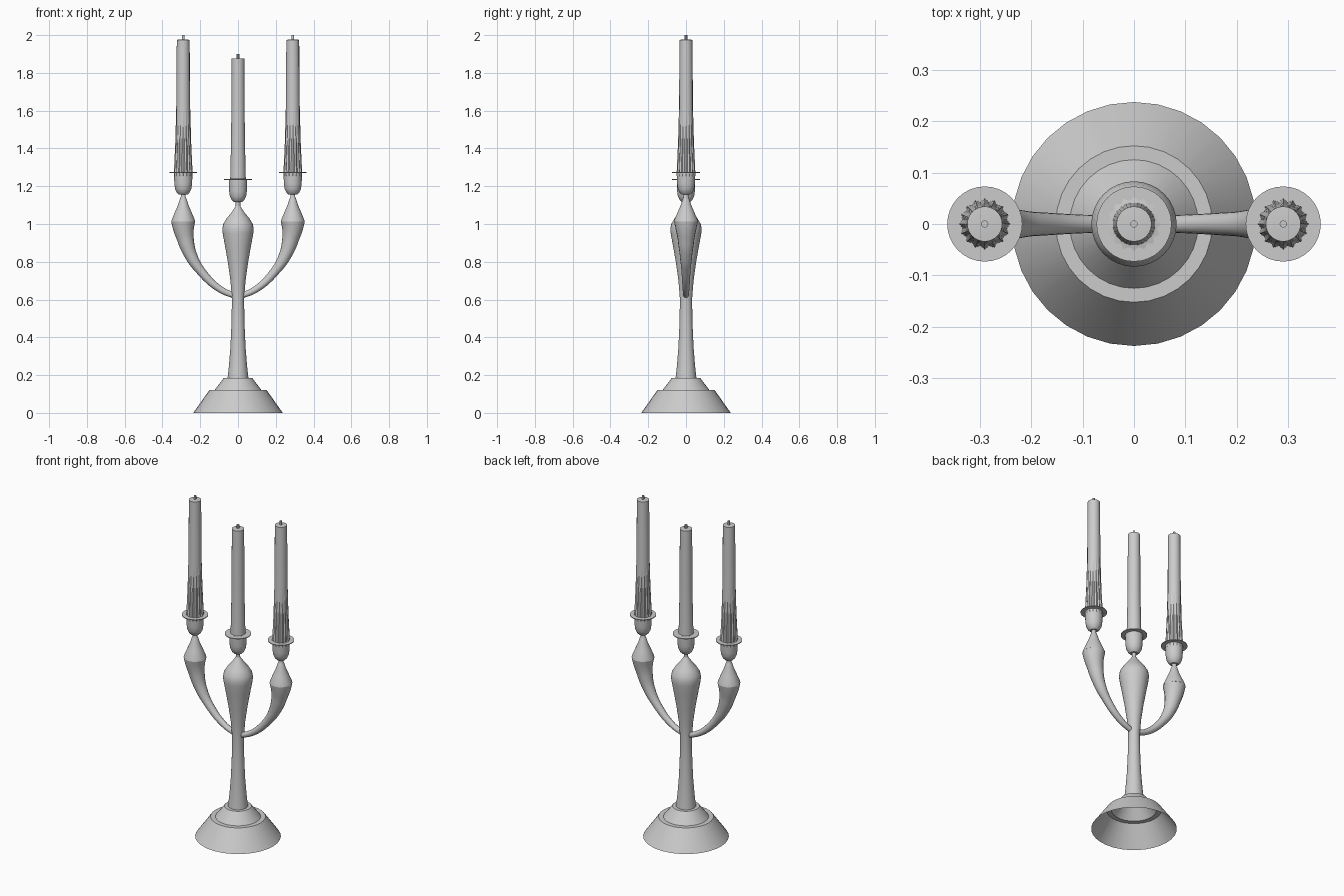
import bpy, bmesh, math

if "Cube" in bpy.data.objects:
    bpy.data.objects.remove(bpy.data.objects["Cube"])


def lathe(name, profile, x=0.0, z=0.0, segs=32):
    """Revolve (radius, height[, flute ratio]) points around a vertical axis."""
    bm = bmesh.new()
    rings = []
    for p in profile:
        r, h = p[0], p[1]
        ratio = p[2] if len(p) > 2 else 1.0
        if r == 0:
            rings.append([bm.verts.new((x, 0, z + h))])
            continue
        ring = []
        for i in range(segs):
            a = math.tau * i / segs
            rr = r * (ratio if i % 2 else 1.0)
            ring.append(bm.verts.new((x + rr * math.cos(a), rr * math.sin(a), z + h)))
        rings.append(ring)
    for a, b in zip(rings, rings[1:]):
        for i in range(segs):
            j = (i + 1) % segs
            if len(a) == 1:
                bm.faces.new((a[0], b[j], b[i]))
            elif len(b) == 1:
                bm.faces.new((a[i], a[j], b[0]))
            else:
                bm.faces.new((a[i], a[j], b[j], b[i]))
    mesh = bpy.data.meshes.new(name)
    bm.to_mesh(mesh)
    bm.free()
    ob = bpy.data.objects.new(name, mesh)
    bpy.context.collection.objects.link(ob)
    smooth(ob)
    return ob


def smooth(ob):
    bpy.ops.object.select_all(action='DESELECT')
    ob.select_set(True)
    bpy.context.view_layer.objects.active = ob
    bpy.ops.object.shade_smooth_by_angle(angle=math.radians(30))


def arm(name, side):
    """Horn-shaped arm that widens as it sweeps upwards."""
    pts = [(0.0, .612, .014), (.1, .658, .018), (.2, .755, .024),
           (.25, .835, .033), (.278, .92, .044), (.29, 1.013, .063)]
    cu = bpy.data.curves.new(name, 'CURVE')
    cu.dimensions = '3D'
    cu.bevel_depth = 1.0
    cu.bevel_resolution = 6
    cu.resolution_u = 6
    sp = cu.splines.new('BEZIER')
    sp.bezier_points.add(len(pts) - 1)
    for bp, (px, pz, r) in zip(sp.bezier_points, pts):
        bp.co = (side * px, 0, pz)
        bp.radius = r
        bp.handle_left_type = bp.handle_right_type = 'AUTO'
    last = sp.bezier_points[-1]
    last.handle_left_type = last.handle_right_type = 'FREE'
    last.handle_left = (side * .29, 0, .98)
    last.handle_right = (side * .29, 0, 1.04)
    ob = bpy.data.objects.new(name, cu)
    bpy.context.collection.objects.link(ob)
    bpy.ops.object.select_all(action='DESELECT')
    ob.select_set(True)
    bpy.context.view_layer.objects.active = ob
    bpy.ops.object.convert(target='MESH')
    smooth(bpy.context.view_layer.objects.active)


def candle_set(name, x, rim, candle, top):
    """Cup, drip pan, candle and wick; rim is the height of the pan."""
    lathe(name + "_cup", [(.0, -.118), (.022, -.118), (.033, -.108), (.043, -.088),
                          (.047, -.06), (.049, 0), (.044, 0), (.042, -.03), (0, -.03)], x, rim)
    lathe(name + "_drip_pan", [(.045, -.002), (.073, -.002), (.073, .002),
                               (.045, .002)], x, rim)
    lathe(name + "_candle", candle + [(.034, top - .025 - rim), (0, top - .022 - rim)], x, rim)
    lathe(name + "_wick", [(.007, -.03), (.007, 0), (0, 0)], x, top, 12)


# Hollow stepped foot
lathe("foot", [(.237, 0), (.152, .12), (.125, .12), (.075, .185), (.05, .185)])

# Stem with its pear-shaped bulb and neck
lathe("stem", [(.055, .185), (.047, .26), (.04, .35), (.035, .46), (.032, .6), (.04, .7),
               (.054, .8), (.07, .89), (.081, .95), (.083, .975), (.078, 1.0), (.06, 1.03),
               (.035, 1.06), (.018, 1.085), (.012, 1.095), (.012, 1.125)])

# Arms with flared ends and pointed finials
for label, s in (("left", -1), ("right", 1)):
    arm(label + "_arm", s)
    lathe(label + "_finial", [(0, 1.012), (.063, 1.013), (.06, 1.025), (.043, 1.065),
                              (.028, 1.1), (.018, 1.132), (.013, 1.142), (.013, 1.165)], s * .29)
    candle_set(label, s * .29, 1.273,
               [(.05, -.02, .88), (.049, .01, .88), (.042, .16, .9), (.037, .34, .96)], 2.0)

candle_set("middle", 0, 1.235, [(.042, -.02), (.04, .05), (.036, .25)], 1.9)

# Zigzag collar around the middle candle
lathe("middle_collar", [(.053, .003, .86), (.04, .005)], 0, 1.235)
